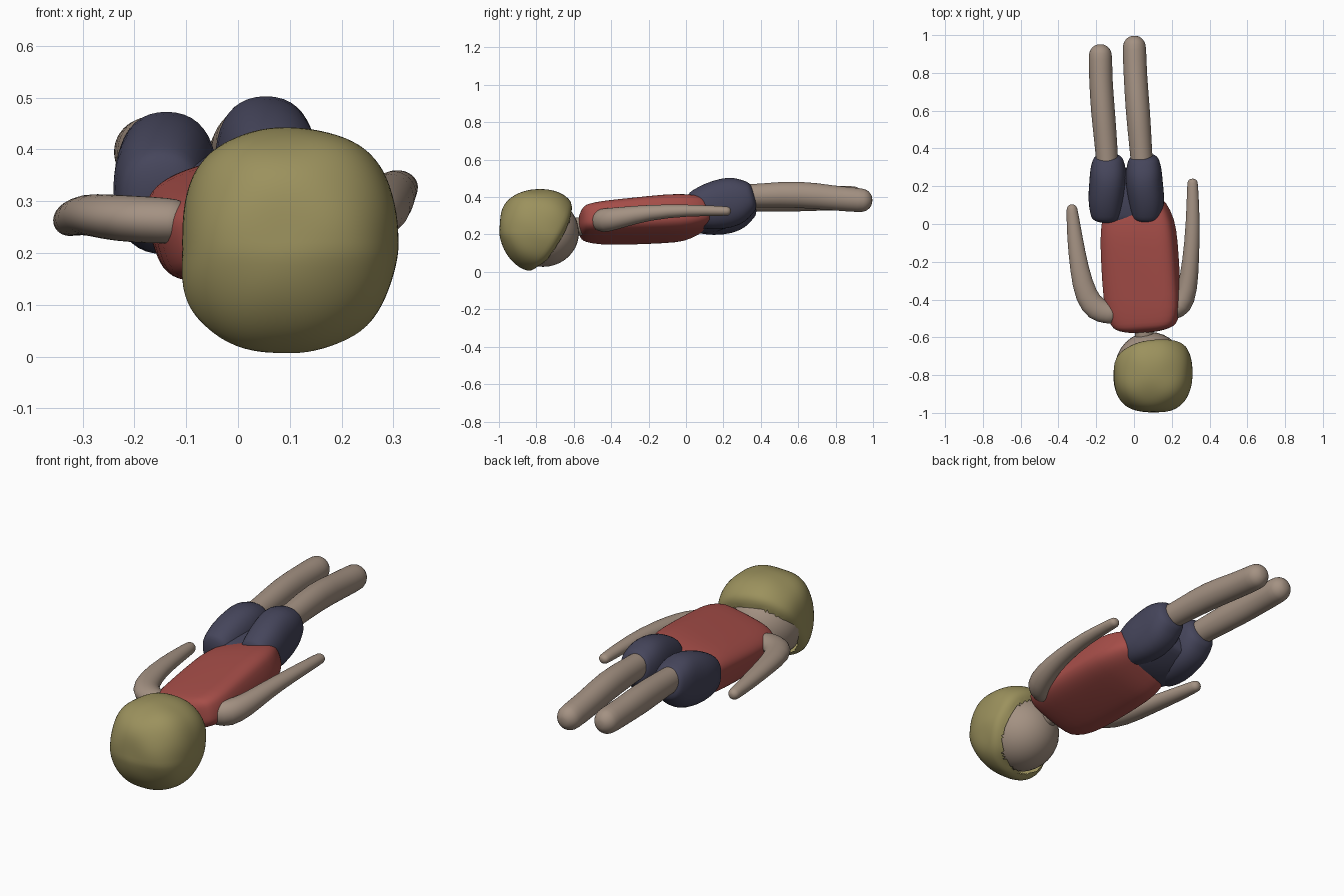
import bpy, bmesh, math
from mathutils import Vector

if "Cube" in bpy.data.objects:
    bpy.data.objects.remove(bpy.data.objects["Cube"])


def material(name, r, g, b):
    m = bpy.data.materials.new(name)
    m.diffuse_color = (r, g, b, 1)
    m.use_nodes = True
    m.node_tree.nodes["Principled BSDF"].inputs["Base Color"].default_value = m.diffuse_color
    return m


SKIN = material("skin", 0.37, 0.285, 0.225)
HAIR = material("blond hair", 0.33, 0.285, 0.11)
RED = material("red shirt", 0.38, 0.075, 0.065)
NAVY = material("navy shorts", 0.06, 0.06, 0.105)


def finish(name, bm, mat, subsurf=1):
    bmesh.ops.recalc_face_normals(bm, faces=bm.faces[:])
    for f in bm.faces:
        f.smooth = True
    me = bpy.data.meshes.new(name)
    bm.to_mesh(me)
    bm.free()
    me.materials.append(mat)
    ob = bpy.data.objects.new(name, me)
    bpy.context.collection.objects.link(ob)
    if subsurf:
        ob.modifiers.new("smooth", 'SUBSURF').levels = subsurf
        ob.modifiers["smooth"].render_levels = subsurf
    return ob


def sgnpow(v, p):
    return math.copysign(abs(v) ** p, v)


def loft(name, mat, sections, power=2.0, roll=0.0, cap=1.0, n=20):
    """Skin a body of (x, y, z, half width, half height) sections with round ends."""
    pts = [Vector(s[:3]) for s in sections]
    rings = []
    for i, s in enumerate(sections):
        t = (pts[min(i + 1, len(pts) - 1)] - pts[max(i - 1, 0)]).normalized()
        rings.append((pts[i], t, s[3], s[4]))

    def dome(ring, sign):
        p, t, a, b = ring
        depth = min(a, b) * cap
        return [(p + t * sign * depth * math.sin(k), t, a * math.cos(k), b * math.cos(k))
                for k in (0.45, 0.9, 1.3)]

    rings = dome(rings[0], -1)[::-1] + rings + dome(rings[-1], 1)
    bm = bmesh.new()
    loops = []
    for p, t, a, b in rings:
        side = t.cross(Vector((0, 0, 1))).normalized()
        up = side.cross(t)
        u = side * math.cos(roll) + up * math.sin(roll)
        v = up * math.cos(roll) - side * math.sin(roll)
        loop = []
        for k in range(n):
            w = 2 * math.pi * k / n
            loop.append(bm.verts.new(p + u * a * sgnpow(math.cos(w), 2 / power)
                                     + v * b * sgnpow(math.sin(w), 2 / power)))
        loops.append(loop)
    for l0, l1 in zip(loops, loops[1:]):
        for k in range(n):
            bm.faces.new((l0[k], l0[(k + 1) % n], l1[(k + 1) % n], l1[k]))
    bm.faces.new(loops[0])
    bm.faces.new(loops[-1])
    return finish(name, bm, mat)


# Shirt, rolled so the right side is higher
loft("shirt", RED, [
    (0.055, -0.53, 0.262, 0.175, 0.08),
    (0.05, -0.46, 0.262, 0.205, 0.092),
    (0.037, -0.30, 0.270, 0.207, 0.10),
    (0.027, -0.10, 0.285, 0.205, 0.108),
    (0.02, 0.00, 0.290, 0.197, 0.105),
    (0.0, 0.07, 0.300, 0.175, 0.085)], power=3.6, roll=math.radians(15), cap=0.6, n=28)

# Shorts: hip block and two trouser legs
loft("shorts_hips", NAVY, [
    (-0.03, 0.04, 0.295, 0.17, 0.085),
    (-0.04, 0.15, 0.305, 0.165, 0.09),
    (-0.04, 0.26, 0.330, 0.14, 0.07)], power=3, roll=math.radians(10), cap=0.5)
for name, x0, x1, dz in (("shorts_leg_right", 0.068, 0.052, 0.0),
                         ("shorts_leg_left", -0.148, -0.137, -0.03)):
    loft(name, NAVY, [
        (x0, 0.045, 0.335 + dz, 0.083, 0.10),
        (x0, 0.12, 0.348 + dz, 0.098, 0.128),
        (x1, 0.22, 0.368 + dz, 0.10, 0.139),
        (x1, 0.29, 0.388 + dz, 0.097, 0.124),
        (x1, 0.335, 0.400 + dz, 0.083, 0.09)], power=2.3, cap=0.45)

# Bare legs
loft("leg_right", SKIN, [
    (0.045, 0.28, 0.405, 0.058, 0.062),
    (0.036, 0.40, 0.408, 0.060, 0.064),
    (0.020, 0.60, 0.418, 0.066, 0.074),
    (0.006, 0.80, 0.393, 0.062, 0.066),
    (0.002, 0.935, 0.383, 0.064, 0.066)])
loft("leg_left", SKIN, [
    (-0.140, 0.28, 0.382, 0.058, 0.062),
    (-0.146, 0.40, 0.386, 0.060, 0.064),
    (-0.165, 0.60, 0.395, 0.065, 0.074),
    (-0.176, 0.76, 0.395, 0.062, 0.066),
    (-0.178, 0.89, 0.395, 0.064, 0.066)])

# Arms trailing beside the body
loft("arm_left", SKIN, [
    (-0.13, -0.475, 0.262, 0.055, 0.045),
    (-0.20, -0.455, 0.265, 0.068, 0.046),
    (-0.255, -0.385, 0.27, 0.062, 0.044),
    (-0.29, -0.24, 0.275, 0.050, 0.040),
    (-0.315, -0.06, 0.268, 0.041, 0.035),
    (-0.328, 0.075, 0.262, 0.030, 0.030)])
loft("arm_right", SKIN, [
    (0.20, -0.455, 0.275, 0.055, 0.060),
    (0.25, -0.435, 0.275, 0.065, 0.066),
    (0.285, -0.34, 0.292, 0.054, 0.056),
    (0.300, -0.20, 0.318, 0.044, 0.042),
    (0.313, 0.00, 0.330, 0.038, 0.032),
    (0.310, 0.215, 0.325, 0.029, 0.026)])

# Neck
loft("neck", SKIN, [
    (0.06, -0.66, 0.23, 0.05, 0.05),
    (0.05, -0.52, 0.25, 0.05, 0.05)])

# Head: skin ball, looking back and down
bm = bmesh.new()
bmesh.ops.create_uvsphere(bm, u_segments=32, v_segments=20, radius=1)
for v in bm.verts:
    v.co = Vector((0.085, -0.765, 0.21)) + Vector(
        (v.co.x * 0.186, v.co.y * 0.193, v.co.z * 0.183))
finish("head", bm, SKIN, 0)

# Hair cap: blocky ball with an opening for the face
face_dir = Vector((-0.2, 0.82, -0.53)).normalized()
bm = bmesh.new()
bmesh.ops.create_icosphere(bm, subdivisions=5, radius=1)
bmesh.ops.delete(bm, geom=[f for f in bm.faces
                           if f.calc_center_median().normalized().dot(face_dir) > 0.43],
                 context='FACES')
for v in bm.verts:
    d = v.co.normalized()
    p = 2.5
    r = (abs(d.x) ** p + abs(d.y) ** p + abs(d.z) ** p) ** (-1 / p)
    # rim tucks in toward the skin
    edge = max(0.0, min(1.0, (d.dot(face_dir) - 0.2) / 0.23))
    r *= 1 - 0.12 * edge ** 2
    # gentle locks
    r *= 1 + 0.012 * math.sin(5 * d.x + 2) * math.cos(6 * d.z + 4 * d.y)
    q = d * r
    v.co = Vector((0.1 + q.x * 0.208, -0.787 + q.y * 0.211, 0.221 + q.z * 0.219))
    # lower hair is narrower toward the crown side
    low = max(0.0, 0.2 - v.co.z) / 0.2
    v.co.y += low * 0.04 * max(0.0, -q.y)
    v.co.x -= low * 0.02
    v.co.z = max(v.co.z, 0.0)
finish("hair", bm, HAIR, 0)
